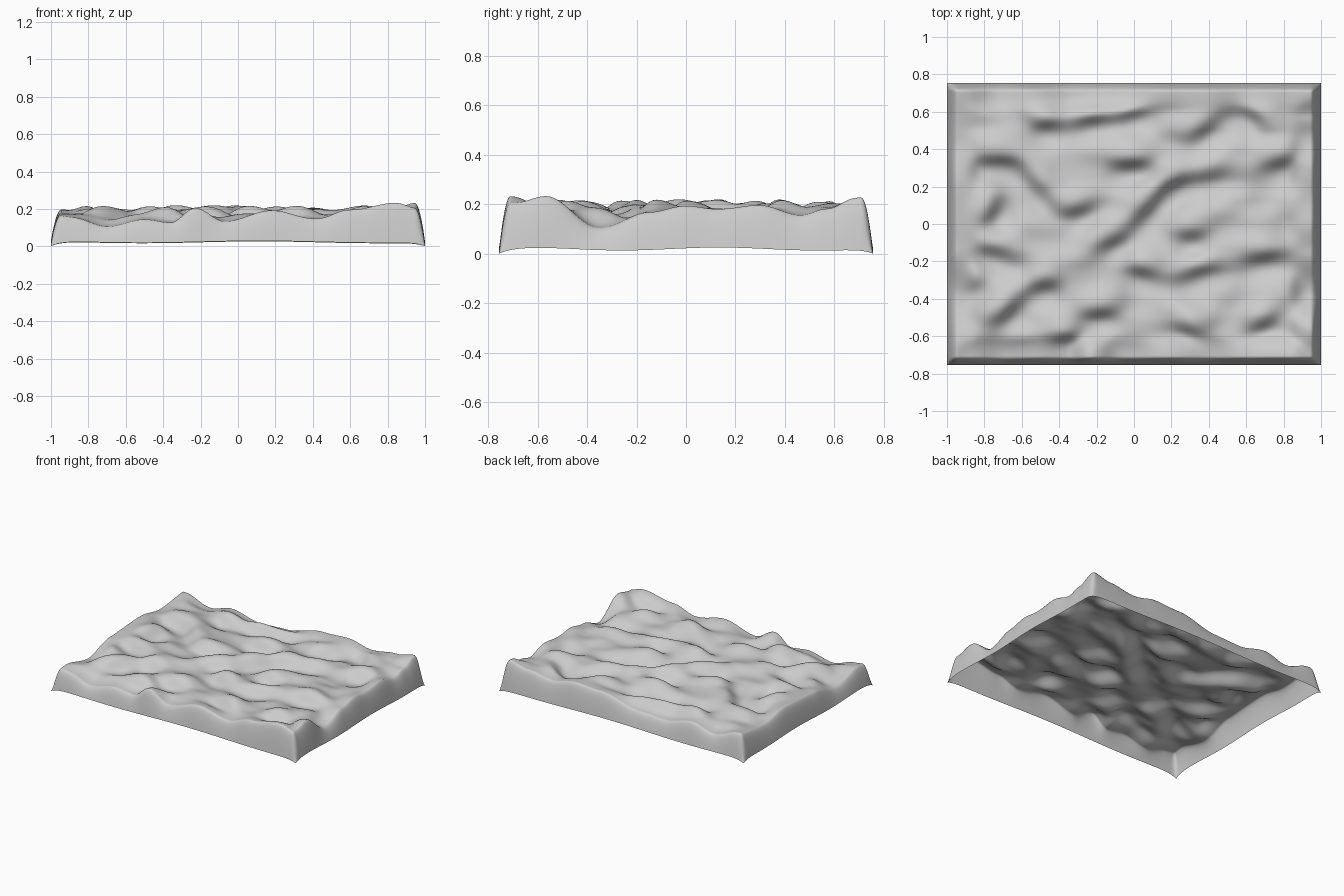
import bpy
from math import sin, cos, exp, radians, pi, tanh
from mathutils import Vector, noise

if "Cube" in bpy.data.objects:
    bpy.data.objects.remove(bpy.data.objects["Cube"])

HX, HY = 1.0, 0.755      # half extents of the slab
NX, NY = 180, 136        # grid resolution
WALL = 0.056             # horizontal run of the rounded side wall

# Slopes falling towards the front: x, y, half length, direction in degrees
SLOPES = [
    (-.47, .53, .10, 10), (-.22, .56, .12, 15), (.0, .60, .12, 20),
    (.38, .50, .13, 35), (.64, .58, .13, -50), (-.72, .33, .17, 0),
    (-.52, .20, .17, -42), (.0, .32, .14, 5), (.20, .20, .13, 35),
    (.42, .27, .12, 15), (.80, .33, .13, 10), (-.13, -.10, .14, 30),
    (.06, .06, .12, 40), (-.30, .07, .11, 10), (.30, -.07, .10, 5),
    (.04, -.25, .10, -8), (.35, -.26, .13, 15), (-.48, -.33, .10, 10),
    (-.67, -.46, .13, 45), (-.18, -.48, .13, 5), (-.90, -.34, .11, 30),
    (-.74, -.15, .13, -15), (.30, -.58, .11, -30), (-.75, .08, .11, 55),
    (.68, -.18, .15, 10), (.70, -.53, .10, 20), (-.35, -.62, .11, 25),
]

# Crest heights along the edges: position, height
FRONT = [(-1, .15), (-.88, .15), (-.70, .10), (-.50, .14), (-.36, .125), (-.23, .21),
         (-.07, .13), (.18, .195), (.42, .145), (.60, .20), (.85, .24), (1, .20)]
RIGHT = [(-.72, .20), (-.57, .24), (-.35, .095), (-.15, .165), (.0, .195),
         (.12, .18), (.30, .20), (.46, .15), (.57, .18), (.70, .23)]
BACK = [(-.95, .20), (-.72, .125), (-.55, .17), (-.32, .12), (-.1, .13),
        (.2, .20), (.4, .21), (.6, .17), (.8, .20), (.95, .23)]
LEFT = [(-.7, .18), (-.37, .11), (-.13, .18), (.22, .20), (.45, .16), (.7, .18)]


def profile(pts, t):
    if t <= pts[0][0]:
        return pts[0][1]
    for (a, ha), (b, hb) in zip(pts, pts[1:]):
        if t <= b:
            k = (1 - cos(pi * (t - a) / (b - a))) / 2
            return ha + (hb - ha) * k
    return pts[-1][1]


def terrain(x, y):
    # fine ripples plus the listed slopes
    h = 0.025 * noise.noise(Vector((5 * x, 8 * y, 2.3)))
    for cx, cy, length, ang in SLOPES:
        c, s = cos(radians(ang)), sin(radians(ang))
        u = ((x - cx) * c + (y - cy) * s) / length
        v = ((y - cy) * c - (x - cx) * s) / 0.09
        q = u * u + v * v
        if q < 12:
            h += 0.10 * v * exp(-q)
    h = 0.174 + 0.07 * tanh(h / 0.07)
    # blend towards the crest heights near each edge
    total, acc = 1.0, h
    for d, pts, t in ((y + HY, FRONT, x), (HX - x, RIGHT, y),
                      (HY - y, BACK, x), (x + HX, LEFT, y)):
        w = 12 * exp(-(d / 0.08) ** 2)
        total += w
        acc += w * profile(pts, t)
    return acc / total


def surface(x, y):
    dx, dy = HX - abs(x), HY - abs(y)
    corner = exp(-(dx + dy) / 0.05)
    wave = 0.005 * sin(5 * x + 1) + 0.006 * sin(8 * y + 0.5)
    rim = (0.02 + wave) * (1 - corner)
    k = 1.0
    for d in (dx, dy * 1.2):
        t = min(max(d / WALL, 0), 1)
        k *= 1 - (1 - t) ** 2
    return rim + (terrain(x, y) - rim) * k


def spaced(i, n, half):
    # rows crowd together towards the edges to resolve the steep walls
    t = 2 * i / n - 1
    return half * (0.4 * t + 0.6 * sin(t * pi / 2))


# Open-bottomed rippled slab
verts = []
for j in range(NY + 1):
    for i in range(NX + 1):
        x, y = spaced(i, NX, HX), spaced(j, NY, HY)
        verts.append((x, y, surface(x, y)))
W = NX + 1
faces = [(j * W + i, j * W + i + 1, (j + 1) * W + i + 1, (j + 1) * W + i)
         for j in range(NY) for i in range(NX)]
mesh = bpy.data.meshes.new("rippled_ground")
mesh.from_pydata(verts, [], faces)
mesh.shade_smooth()
ground = bpy.data.objects.new("rippled_ground", mesh)
bpy.context.collection.objects.link(ground)
